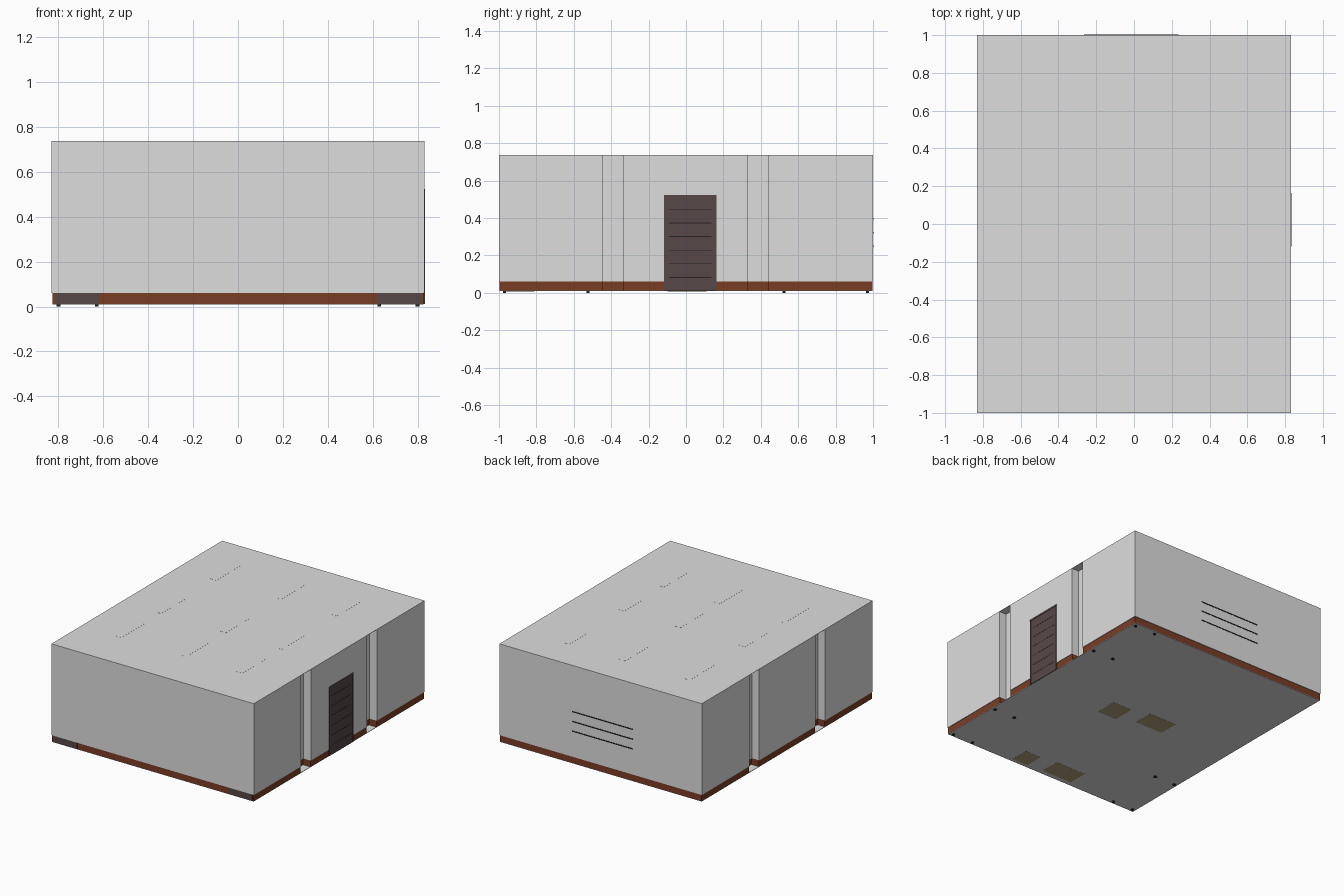
import bpy, bmesh

if "Cube" in bpy.data.objects:
    bpy.data.objects.remove(bpy.data.objects["Cube"])


def material(name, rgb):
    m = bpy.data.materials.new(name)
    m.diffuse_color = (*rgb, 1)
    m.use_nodes = True
    m.node_tree.nodes["Principled BSDF"].inputs["Base Color"].default_value = m.diffuse_color
    return m


GREY = material("wall_grey", (0.73, 0.73, 0.73))
BROWN = material("skirting_brown", (0.195, 0.048, 0.019))
DARK = material("dark_wood", (0.095, 0.064, 0.064))
BLACK = material("black", (0.02, 0.016, 0.016))
TAN = material("tan", (0.44, 0.36, 0.21))


def finish(bm, name, mat):
    bmesh.ops.recalc_face_normals(bm, faces=bm.faces)
    me = bpy.data.meshes.new(name)
    bm.to_mesh(me)
    bm.free()
    me.materials.append(mat)
    ob = bpy.data.objects.new(name, me)
    bpy.context.collection.objects.link(ob)
    return ob


def box(name, mat, x0, x1, y0, y1, z0, z1):
    bm = bmesh.new()
    bmesh.ops.create_cube(bm, size=1)
    for v in bm.verts:
        v.co = (x1 if v.co.x > 0 else x0, y1 if v.co.y > 0 else y0, z1 if v.co.z > 0 else z0)
    return finish(bm, name, mat)


def prism(name, mat, outline, z0, z1):
    bm = bmesh.new()
    face = bm.faces.new([bm.verts.new((x, y, z0)) for x, y in outline])
    ext = bmesh.ops.extrude_face_region(bm, geom=[face])["geom"]
    bmesh.ops.translate(bm, vec=(0, 0, z1 - z0),
                        verts=[g for g in ext if isinstance(g, bmesh.types.BMVert)])
    return finish(bm, name, mat)


def room_outline(hx, hy, depth=0.06):
    # rectangle with two notches in each long side
    side = [(hx, -hy)]
    for a, b in ((-0.445, -0.333), (0.328, 0.44)):
        side += [(hx, a), (hx - depth, a), (hx - depth, b), (hx, b)]
    side.append((hx, hy))
    return side + [(-x, y) for x, y in reversed(side)]


# shell
prism("walls", GREY, room_outline(0.83, 1.0), 0.06, 0.735)
prism("skirting", BROWN, room_outline(0.826, 0.996), 0.012, 0.06)
box("ceiling", GREY, -0.83, 0.83, -1, 1, 0.735, 0.737)
box("floor", GREY, -0.826, 0.826, -0.996, 0.996, 0.009, 0.0125)

# ceiling lights, just showing through the top
for x in (-0.525, 0.005, 0.465):
    for y in (-0.51, -0.045, 0.60):
        box("ceiling_light", GREY, x - 0.025, x + 0.025, y - 0.14, y + 0.14, 0.72, 0.7376)

# door with frame and slats
box("door", DARK, 0.80, 0.831, -0.115, 0.16, 0.011, 0.52)
box("door_head", DARK, 0.80, 0.8335, -0.118, 0.163, 0.512, 0.524)
for s in (-0.118, 0.155):
    box("door_jamb", DARK, 0.80, 0.833, s, s + 0.008, 0.011, 0.512)
for i in range(6):
    z = 0.08 + i * 0.073
    box("door_groove", BLACK, 0.82, 0.8316, -0.09, 0.135, z, z + 0.004)

# thin shelves showing through the back wall
for z in (0.25, 0.322, 0.395):
    box("wall_shelf", BLACK, -0.265, 0.235, 0.98, 1.002, z - 0.004, z + 0.004)

# cabinets in three corners: feet below the floor
for sx, sy in ((1, 1), (1, -1), (-1, -1)):
    for x in (0.63, 0.80):
        for y in (0.525, 0.97):
            box("cabinet_foot", BLACK, sx * x - 0.008, sx * x + 0.008,
                sy * y - 0.008, sy * y + 0.008, 0, 0.012)

# cabinet backs showing through the front skirting
for x in (-0.815, 0.62):
    box("cabinet_back", DARK, x, x + 0.195, -0.998, -0.98, 0.012, 0.06)

# table and bench bases showing through the floor
for x0, x1, y0, y1 in ((0.08, 0.24, -0.10, 0.07), (-0.28, -0.05, -0.04, 0.11),
                       (0.14, 0.27, -0.97, -0.83), (-0.24, 0.01, -0.96, -0.81)):
    box("furniture_base", TAN, x0, x1, y0, y1, 0.0084, 0.012)
